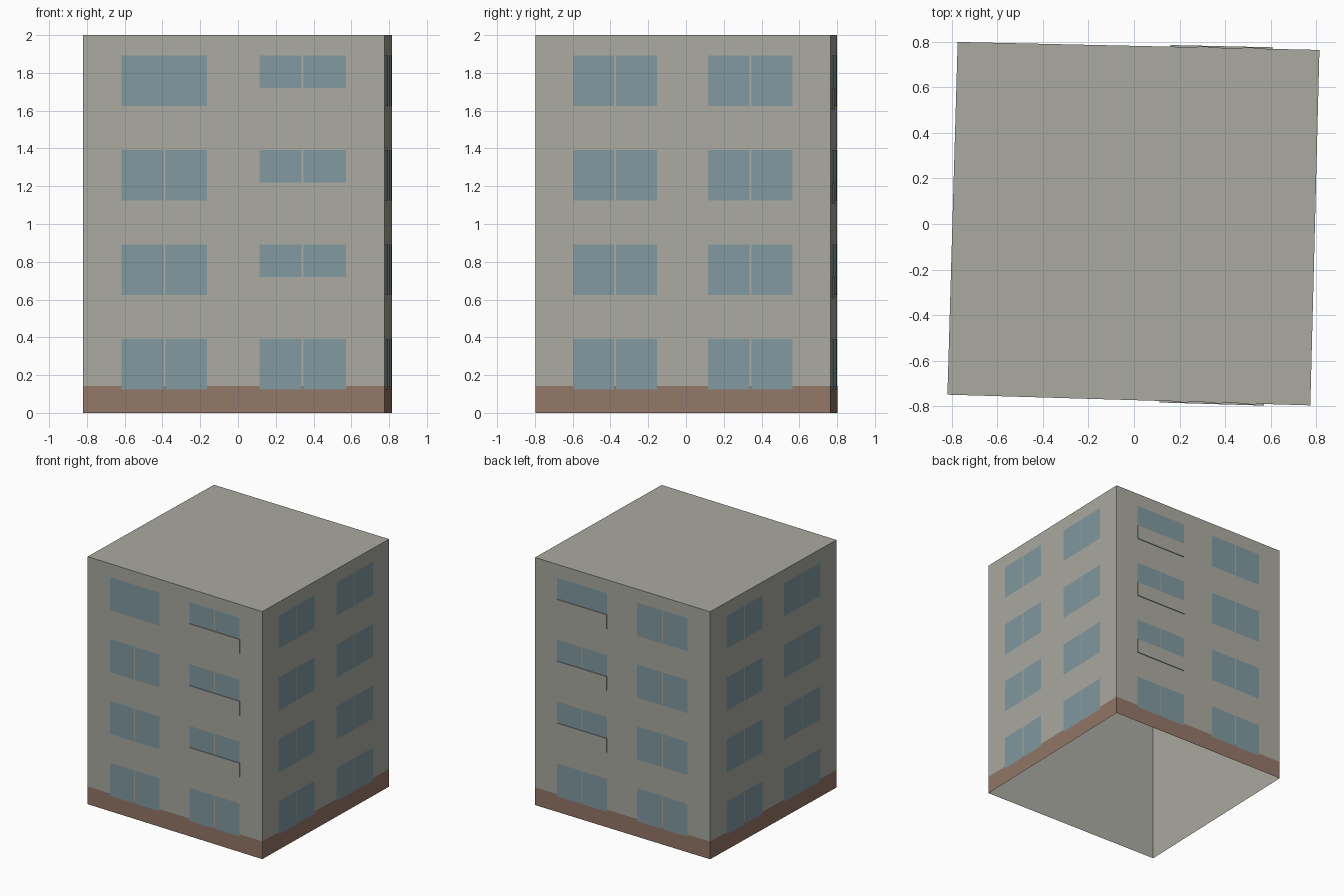
import bpy
import bmesh
from mathutils import Vector

cube = bpy.data.objects.get("Cube")
if cube:
    bpy.data.objects.remove(cube, do_unlink=True)


def make_material(name, rgb):
    linear = [((c / 255 + 0.055) / 1.055) ** 2.4 for c in rgb] + [1]
    mat = bpy.data.materials.new(name)
    mat.use_nodes = True
    mat.diffuse_color = linear
    bsdf = mat.node_tree.nodes["Principled BSDF"]
    bsdf.inputs["Base Color"].default_value = linear
    bsdf.inputs["Roughness"].default_value = 0.8
    return mat


concrete = make_material("concrete grey", (170, 170, 161))
brick = make_material("brick brown", (147, 119, 104))
glass = make_material("window blue", (129, 153, 160))

# Plan corners, counter-clockwise from the front left of the drawing
corners = [Vector(c) for c in ((-0.82, -0.75, 0), (0.775, -0.797, 0),
                               (0.815, 0.765, 0), (-0.775, 0.80, 0))]
HEIGHT = 2.0


def wall_quad(wall, f0, f1, z0, z1, out=0.0):
    """Outward facing rectangle on a wall, placed by fractions of its length."""
    a, b = corners[wall], corners[(wall + 1) % 4]
    normal = (b - a).cross(Vector((0, 0, 1))).normalized() * out
    return [a.lerp(b, f) + normal + Vector((0, 0, z))
            for f, z in ((f0, z0), (f1, z0), (f1, z1), (f0, z1))]


def build(name, quads, mat, thickness=0.0):
    bm = bmesh.new()
    for quad in quads:
        bm.faces.new([bm.verts.new(p) for p in quad])
    bmesh.ops.remove_doubles(bm, verts=bm.verts, dist=0.00001)
    mesh = bpy.data.meshes.new(name)
    bm.to_mesh(mesh)
    bm.free()
    mesh.materials.append(mat)
    obj = bpy.data.objects.new(name, mesh)
    bpy.context.collection.objects.link(obj)
    if thickness:
        solid = obj.modifiers.new("thickness", "SOLIDIFY")
        solid.thickness = thickness
        solid.offset = -1
    return obj


# Shell: four walls and a flat roof, open underneath
shell = [wall_quad(w, 0, 1, 0, HEIGHT) for w in range(4)]
shell.append([c + Vector((0, 0, HEIGHT)) for c in corners])
build("walls_and_roof", shell, concrete)

# Brick skirting around the foot
build("brick_base", [wall_quad(w, 0, 1, 0, 0.143, 0.001) for w in range(4)], brick)

# Windows: two columns by four floors on each wall
columns = ((0.128, 0.412), (0.585, 0.872))
GAP = 0.003
for wall, side in enumerate(("front", "left", "back", "right")):
    panes, panels = [], []
    long_side = wall in (0, 2)
    for col, (f0, f1) in enumerate(columns):
        mid = (f0 + f1) / 2
        # Balcony columns: right on the front, left on the back
        balcony_col = {0: 1, 2: 0}.get(wall)
        for floor in range(4):
            z0, z1 = 0.125 + floor * 0.5, 0.392 + floor * 0.5
            single = long_side and col == 0 and floor == 3
            spans = [(f0, f1)] if single else [(f0, mid - GAP), (mid + GAP, f1)]
            panes += [wall_quad(wall, a, b, z0, z1, 0.002) for a, b in spans]
            if col == balcony_col and floor > 0:
                panels.append(wall_quad(wall, f0, f1, z0 - 0.02, z0 + 0.095, 0.007))
    build(side + "_windows", panes, glass)
    # Balcony parapets covering the lower part of the windows
    if panels:
        build(side + "_balcony_panels", panels, concrete, 0.006)
